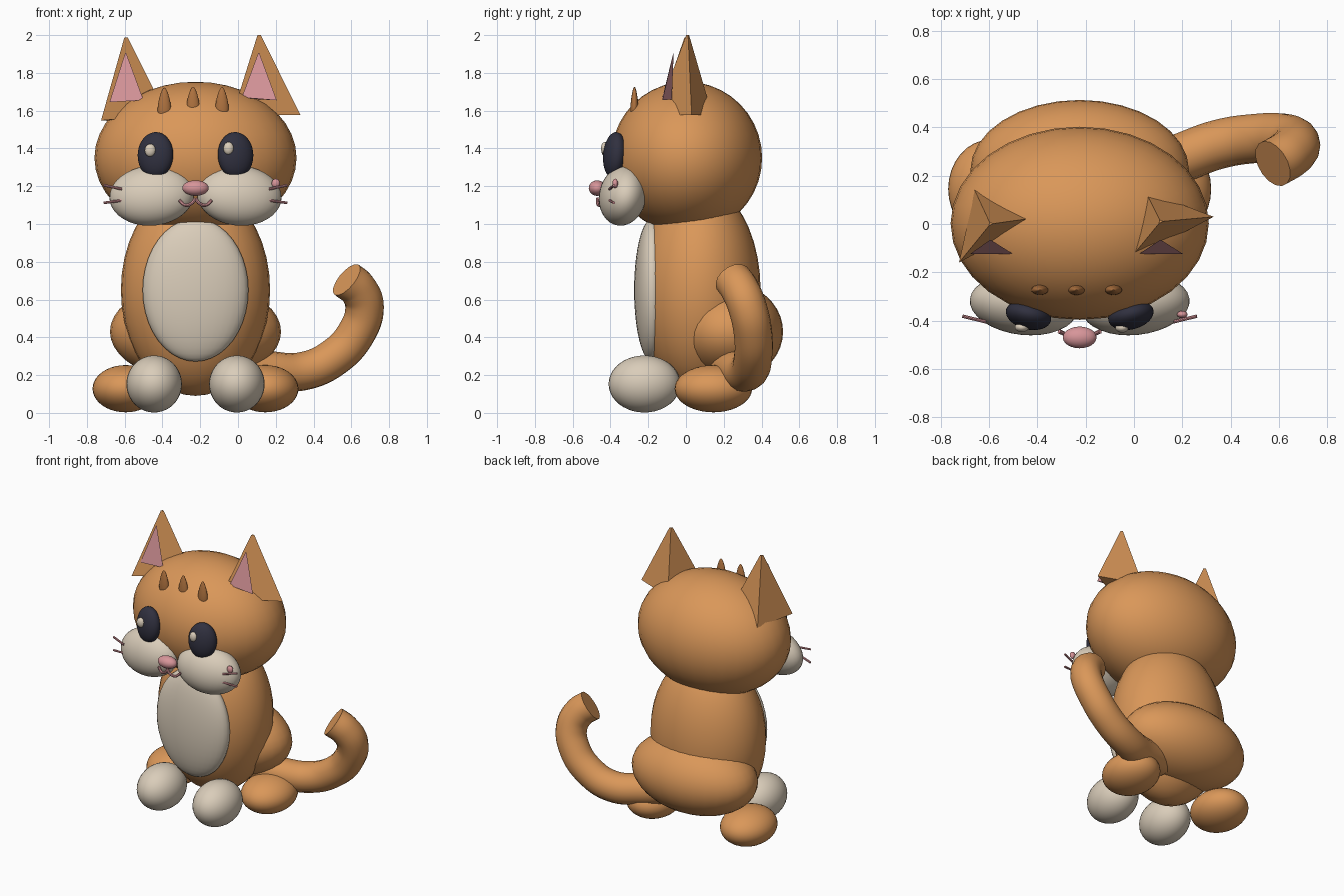
import bpy, bmesh, math
from mathutils import Vector, Matrix, Euler

if "Cube" in bpy.data.objects:
    bpy.data.objects.remove(bpy.data.objects["Cube"])

MID = -0.225  # x of the body's mirror plane


def material(name, rgb):
    m = bpy.data.materials.new(name)
    m.diffuse_color = (*rgb, 1.0)
    m.use_nodes = True
    m.node_tree.nodes["Principled BSDF"].inputs["Base Color"].default_value = m.diffuse_color
    return m


ORANGE = material("orange_fur", (0.70, 0.31, 0.10))
CREAM = material("cream_fur", (0.70, 0.61, 0.49))
PINK = material("pink_skin", (0.68, 0.30, 0.32))
DARK = material("dark_eye", (0.03, 0.03, 0.05))
BROWN = material("brown_stripe", (0.43, 0.17, 0.05))


def finish(bm, name, mat, smooth=True):
    bmesh.ops.recalc_face_normals(bm, faces=bm.faces)
    for f in bm.faces:
        f.smooth = smooth
    me = bpy.data.meshes.new(name)
    bm.to_mesh(me)
    bm.free()
    me.materials.append(mat)
    ob = bpy.data.objects.new(name, me)
    bpy.context.collection.objects.link(ob)
    return ob


def ellipsoid(name, mat, center, radii, rot=(0, 0, 0), seg=32, rings=20, taper=0.0):
    bm = bmesh.new()
    bmesh.ops.create_uvsphere(bm, u_segments=seg, v_segments=rings, radius=1)
    for v in bm.verts:  # optional narrowing toward the top
        k = 1 - taper * (v.co.z + 1) / 2
        v.co.x *= k
        v.co.y *= k
    e = Euler([math.radians(a) for a in rot]).to_matrix().to_4x4()
    bm.transform(Matrix.Translation(center) @ e @ Matrix.Diagonal((*radii, 1)))
    return finish(bm, name, mat)


def spike(name, mat, tip, base, blunt=0.05):
    """Pyramid with a slightly blunted tip."""
    bm = bmesh.new()
    tip = Vector(tip)
    low = [bm.verts.new(p) for p in base]
    top = [bm.verts.new(tip.lerp(Vector((p[0], p[1], tip.z)), blunt)) for p in base]
    bm.faces.new(low)
    bm.faces.new(top)
    n = len(base)
    for i in range(n):
        j = (i + 1) % n
        bm.faces.new((low[i], low[j], top[j], top[i]))
    return finish(bm, name, mat, smooth=False)


def tube(name, mat, points, radius, res=6, ring=6):
    """Capped round tube along a smooth path, turned into a mesh."""
    cu = bpy.data.curves.new(name, 'CURVE')
    cu.dimensions = '3D'
    cu.bevel_depth = radius
    cu.bevel_resolution = ring
    cu.use_fill_caps = True
    cu.resolution_u = res
    sp = cu.splines.new('BEZIER')
    sp.bezier_points.add(len(points) - 1)
    for bp, p in zip(sp.bezier_points, points):
        bp.co = p
        bp.handle_left_type = bp.handle_right_type = 'AUTO'
    cu.materials.append(mat)
    ob = bpy.data.objects.new(name, cu)
    bpy.context.collection.objects.link(ob)
    bpy.ops.object.select_all(action='DESELECT')
    ob.select_set(True)
    bpy.context.view_layer.objects.active = ob
    bpy.ops.object.convert(target='MESH')
    bpy.ops.object.shade_smooth_by_angle(angle=math.radians(40))
    return bpy.context.object


# Head, torso, haunches and belly patch
ellipsoid("head", ORANGE, (MID, 0.003, 1.35), (0.535, 0.40, 0.403))
ellipsoid("torso", ORANGE, (MID, 0.07, 0.65), (0.395, 0.325, 0.56))
ellipsoid("haunches", ORANGE, (MID, 0.222, 0.43), (0.453, 0.292, 0.262))
ellipsoid("belly_patch", CREAM, (MID, -0.18, 0.65), (0.28, 0.095, 0.378))

# Paired parts
for s, side in ((-1, "left"), (1, "right")):
    def at(dx, y, z):
        return (MID + s * dx, y, z)

    ellipsoid(side + "_back_foot", ORANGE, at(0.37, 0.145, 0.128), (0.175, 0.205, 0.125))
    ellipsoid(side + "_front_paw", CREAM, at(0.219, -0.22, 0.153), (0.147, 0.19, 0.151))
    ellipsoid(side + "_cheek", CREAM, at(0.232, -0.335, 1.15), (0.225, 0.123, 0.16), (-12, s * 4, s * 6))
    ellipsoid(side + "_eye", DARK, at(0.212, -0.378, 1.365), (0.096, 0.058, 0.122), (-5, 0, s * 14))
    # Whiskers
    for n, (z0, z1) in enumerate(((1.185, 1.205), (1.125, 1.112))):
        tube(f"{side}_whisker_{n + 1}", PINK,
             [at(0.39, -0.405, z0), at(0.485, -0.382, z1)], 0.007, 2, 2)
    # Mouth half
    tube(side + "_mouth", PINK,
         [at(0.0, -0.468, 1.135), at(0.02, -0.468, 1.11), at(0.055, -0.458, 1.10),
          at(0.085, -0.445, 1.125)], 0.009, 5, 2)

# Eye highlights
ellipsoid("left_eye_shine", CREAM, (-0.465, -0.428, 1.39), (0.029, 0.02, 0.034), seg=20, rings=12)
ellipsoid("right_eye_shine", CREAM, (-0.05, -0.430, 1.40), (0.027, 0.02, 0.034), seg=20, rings=12)

# Nose and the small whisker spot
ellipsoid("nose", PINK, (MID, -0.47, 1.19), (0.07, 0.045, 0.041), seg=24, rings=14)
ellipsoid("whisker_spot", PINK, (0.20, -0.375, 1.215), (0.022, 0.015, 0.025), seg=16, rings=10)

# Forehead stripes
for n, (dx, z) in enumerate(((-0.165, 1.63), (-0.013, 1.635), (0.14, 1.633))):
    ellipsoid(f"forehead_stripe_{n + 1}", BROWN, (MID + dx, -0.273, z),
              (0.045, 0.027, 0.092), seg=20, rings=14, taper=0.5)

# Ears with pink inner plates
spike("left_ear", ORANGE, (-0.595, 0.0, 1.988),
      [(-0.66, 0.14, 1.545), (-0.725, -0.16, 1.548), (-0.38, 0.03, 1.58)])
spike("right_ear", ORANGE, (0.11, 0.01, 2.0),
      [(0.045, 0.14, 1.575), (-0.03, -0.16, 1.575), (0.33, 0.03, 1.578)])
spike("left_inner_ear", PINK, (-0.595, -0.065, 1.905),
      [(-0.68, -0.125, 1.645), (-0.50, -0.125, 1.655), (-0.595, -0.075, 1.65)], 0.03)
spike("right_inner_ear", PINK, (0.11, -0.065, 1.905),
      [(0.02, -0.125, 1.67), (0.205, -0.125, 1.655), (0.11, -0.075, 1.66)], 0.03)

# Tail
tube("tail", ORANGE,
     [(-0.05, 0.20, 0.27), (0.17, 0.265, 0.225), (0.35, 0.33, 0.222), (0.51, 0.355, 0.295),
      (0.625, 0.355, 0.42), (0.67, 0.325, 0.56), (0.635, 0.285, 0.655), (0.575, 0.25, 0.705)], 0.102, 8, 6)
